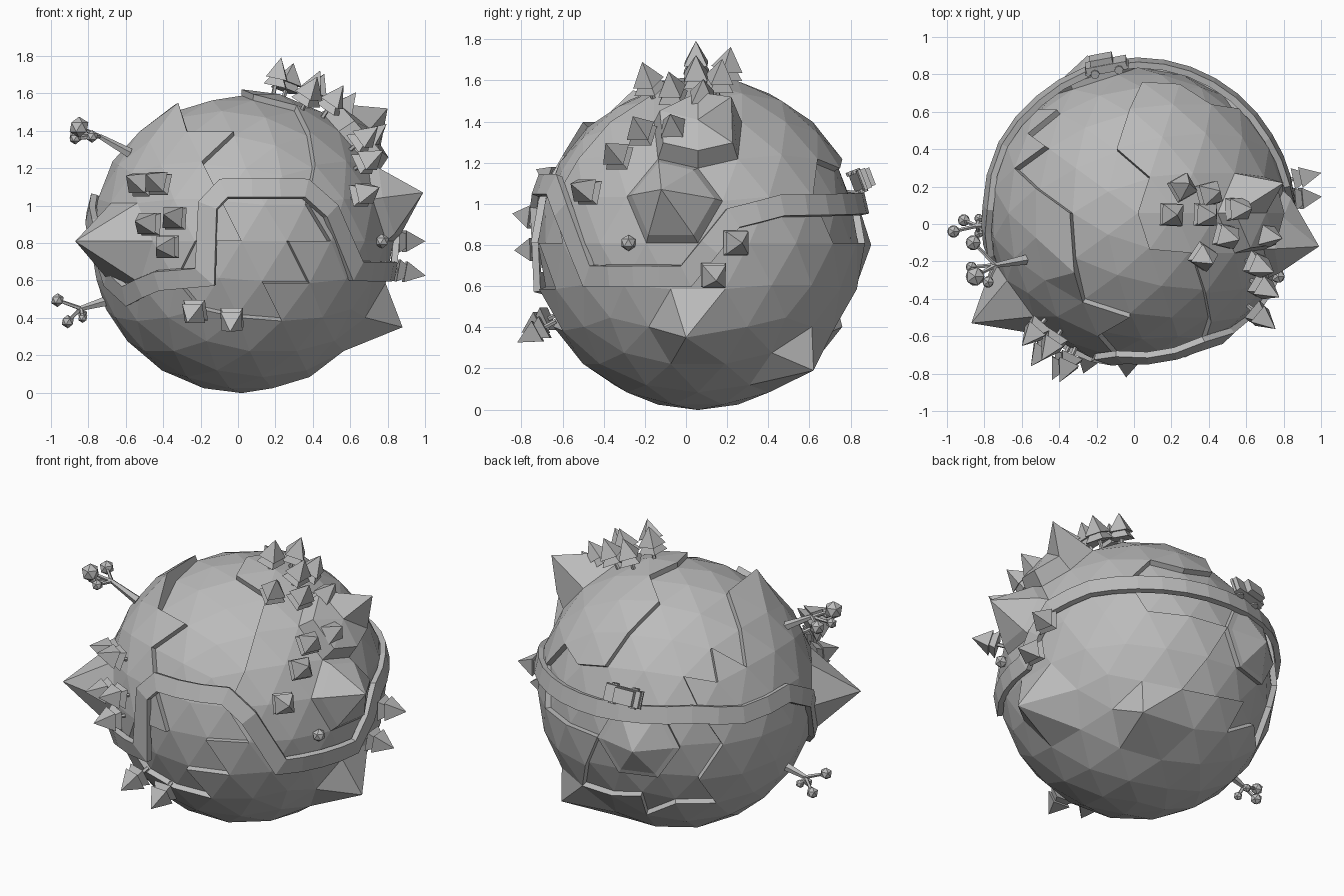
import bpy, bmesh
from math import radians, sin, cos, sqrt
from mathutils import Vector, Matrix

if "Cube" in bpy.data.objects:
    bpy.data.objects.remove(bpy.data.objects["Cube"])

CENTER = Vector((0.02, 0.058, 0.81))
LAND, SEA, ROAD = 0.812, 0.778, 0.826

clay = bpy.data.materials.new("plain_grey")
clay.diffuse_color = (0.5, 0.5, 0.5, 1)
clay.use_nodes = True
clay.node_tree.nodes["Principled BSDF"].inputs["Base Color"].default_value = (0.5, 0.5, 0.5, 1)


def finish(name, bm):
    bmesh.ops.recalc_face_normals(bm, faces=bm.faces)
    mesh = bpy.data.meshes.new(name)
    bm.to_mesh(mesh)
    bm.free()
    mesh.materials.append(clay)
    obj = bpy.data.objects.new(name, mesh)
    bpy.context.collection.objects.link(obj)
    return obj


def on_ball(az, z, r=ROAD):
    """Point on the globe: azimuth from the front towards +x, height from centre."""
    h = sqrt(r * r - z * z)
    a = radians(az)
    return CENTER + Vector((h * sin(a), -h * cos(a), z))


def frame(origin, up, along=Vector((0, 0, 1))):
    """Matrix with local z along up and local x close to along."""
    up = up.normalized()
    y = up.cross(along).normalized()
    m = Matrix((y.cross(up), y, up)).transposed().to_4x4()
    m.translation = origin
    return m


def cone(bm, m, sides, r1, r2, z0, z1):
    turn = Matrix.Rotation(radians(45), 4, 'Z')
    bmesh.ops.create_cone(bm, cap_ends=True, segments=sides, radius1=r1, radius2=r2,
                          depth=z1 - z0, matrix=m @ Matrix.Translation((0, 0, (z0 + z1) / 2)) @ turn)


def box(bm, m, center, size):
    bmesh.ops.create_cube(bm, size=1, matrix=m @ Matrix.Translation(center) @ Matrix.Diagonal((*size, 1)))


def extrude_out(bm, faces, move):
    geom = bmesh.ops.extrude_face_region(bm, geom=faces)["geom"]
    for v in geom:
        if isinstance(v, bmesh.types.BMVert):
            v.co = move(v.co)


# Globe: low-poly sea ball with raised land and peaks
sea_patches = [((-.25, .1, .95), .32), ((-.2, -.25, .93), .3), ((.1, -.55, .82), .32),
               ((.17, -.85, .5), .34), ((.2, -.97, .1), .32), ((-.05, -.95, -.25), .28),
               ((-.45, .5, .74), .34), ((-.35, .85, .4), .35), ((0, .97, .2), .3),
               ((.4, .9, .2), .28), ((-.6, .75, 0), .3), ((-.5, .8, -.35), .32), ((0, .92, -.35), .25)]
# Each raised pad: peak position and wall height
pads = [((.99, -.12, 1.07), .05), ((-.25, .9, .8), .01), ((.8, .22, 1.52), .1)]
peaks = [p for p, h in pads] + [(-.87, -.53, .81), (.88, 0, .35), (.45, .62, .19), (-.32, -.26, 1.55)]

bm = bmesh.new()
bmesh.ops.create_icosphere(bm, subdivisions=3, radius=SEA)
tips = [min(bm.verts, key=lambda v: (v.co - (Vector(p) - CENTER)).length) for p, h in pads]
islands = {f for tip in tips for f in tip.link_faces}


def is_land(face):
    d = face.calc_center_median().normalized()
    return face in islands or all((d - Vector(p).normalized()).length > r for p, r in sea_patches)


extrude_out(bm, [f for f in bm.faces if is_land(f)], lambda co: co * (LAND / SEA))

for p, height in pads:
    target = Vector(p) - CENTER
    tip = min(bm.verts, key=lambda v: (v.co - target).length)
    axis = tip.co.normalized()

    def shrink(co):
        along = axis * co.dot(axis)
        return along + axis * height + (co - along) * 0.87
    extrude_out(bm, list(tip.link_faces), shrink)

for p in peaks:
    target = Vector(p) - CENTER
    min(bm.verts, key=lambda v: (v.co - target).length).co = target
bmesh.ops.translate(bm, verts=bm.verts, vec=CENTER)
finish("globe", bm)

# Road: winding ribbon hugging the globe
route = [(-53, -.29), (-34, -.21), (-14, -.19), (-13, .19), (-7, .28), (26, .28), (36, .16),
         (49, -.16), (86, -.16), (102, .12), (120, .18), (180, .19), (221, .21), (243, .17),
         (268, .2), (284, .08), (297, -.2), (307, -.29)]
path = []
for (a0, z0), (a1, z1) in zip(route, route[1:]):
    steps = max(1, round(abs(a1 - a0) / 10))
    path += [on_ball(a0 + (a1 - a0) * i / steps, z0 + (z1 - z0) * i / steps) for i in range(steps)]
bm = bmesh.new()
rows = []
for i, p in enumerate(path):
    up = (p - CENTER).normalized()
    before = up.cross(p - path[i - 1]).normalized()
    after = up.cross(path[(i + 1) % len(path)] - p).normalized()
    side = (before + after).normalized()
    side *= 0.052 / max(side.dot(after), 0.6)
    rows.append([bm.verts.new(p + side), bm.verts.new(p - side)])
for i, row in enumerate(rows):
    last = rows[i - 1]
    bm.faces.new((last[0], last[1], row[1], row[0]))
road = finish("road", bm)
thick = road.modifiers.new("thickness", 'SOLIDIFY')
thick.thickness = 0.034
thick.offset = 0

# Pine trees: trunk and two square tiers
pines = [(.25, .19, 1.6), (.19, .05, 1.6), (.4, .16, 1.58), (.36, .05, 1.55), (.47, -.06, 1.5),
         (.55, .08, 1.5), (.36, -.17, 1.55), (.66, -.22, 1.35), (.7, -.06, 1.36),
         (.69, -.34, 1.24), (.66, -.48, 1.06), (.85, .24, .81), (.82, .13, .66),
         (-.51, -.55, 1.11), (-.41, -.6, 1.11), (-.46, -.63, .9), (-.33, -.7, .93),
         (-.36, -.68, .78), (-.22, -.65, .45), (-.03, -.65, .42)]
bm = bmesh.new()
for p in pines:
    up = (Vector(p) - CENTER).normalized()
    m = frame(CENTER + up * 0.79, up)
    cone(bm, m, 5, .012, .012, 0, .08)
    cone(bm, m, 4, .085, .03, .06, .13)
    cone(bm, m, 4, .08, 0, .1, .215)
finish("pine_trees", bm)


# Round trees: branching stems with faceted crowns
def round_tree(name, root, fork, crowns):
    bm = bmesh.new()
    root, fork = Vector(root), Vector(fork)
    d = fork - root
    cone(bm, frame(root, d), 5, .028, .014, 0, d.length)
    for *c, r in crowns:
        c = Vector(c)
        d = c - fork
        cone(bm, frame(fork, d, Vector((0, 1, 0))), 5, .012, .009, 0, d.length)
        bmesh.ops.create_icosphere(bm, subdivisions=1, radius=r, matrix=Matrix.Translation(c))
    finish(name, bm)


round_tree("upper_round_tree", (-.58, -.19, 1.28), (-.74, -.22, 1.37),
           [(-.85, -.28, 1.42, .056), (-.78, -.31, 1.37, .034), (-.86, -.1, 1.38, .045), (-.87, -.23, 1.36, .033)])
round_tree("lower_round_tree", (-.7, .0, .49), (-.84, -.01, .45),
           [(-.965, -.04, .495, .037), (-.91, .02, .38, .036), (-.83, -.05, .4, .027), (-.83, .03, .42, .027)])

# Bush
bm = bmesh.new()
bmesh.ops.create_icosphere(bm, subdivisions=1, radius=.04, matrix=Matrix.Translation((.77, -.28, .81)))
finish("bush", bm)

# Car on the road
bm = bmesh.new()
spot = on_ball(192, .29)
m = frame(spot, spot - CENTER, Vector((1, 0, 0)))
box(bm, m, (0, 0, .035), (.22, .1, .045))
box(bm, m, (-.02, 0, .07), (.12, .09, .045))
for sx in (-1, 1):
    box(bm, m, (sx * .11, 0, .025), (.015, .105, .015))
    for sy in (-1, 1):
        wheel = m @ Matrix.Translation((sx * .065, sy * .05, .018)) @ Matrix.Rotation(radians(90), 4, 'X')
        cone(bm, wheel, 8, .024, .024, -.01, .01)
finish("car", bm)
